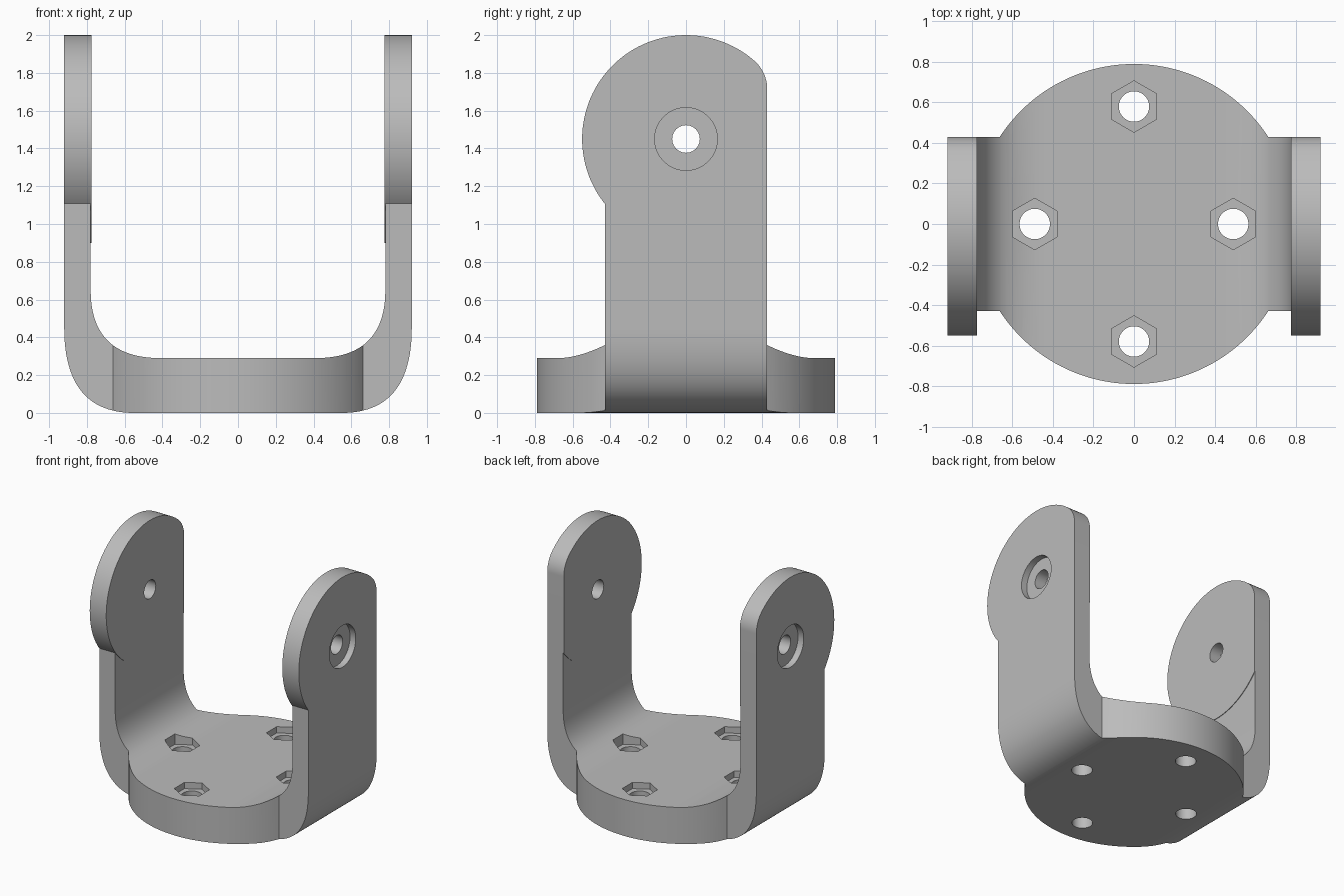
import bpy, bmesh
from math import sin, cos, pi, asin, atan2, sqrt, radians
from mathutils import Vector

cube = bpy.data.objects.get("Cube")
if cube:
    bpy.data.objects.remove(cube, do_unlink=True)

grey = bpy.data.materials.new("plain grey")
grey.use_nodes = True
GREY = (0.5, 0.5, 0.5, 1)
grey.diffuse_color = GREY
grey.node_tree.nodes["Principled BSDF"].inputs["Base Color"].default_value = GREY


def arc(cu, cv, r, a0, a1, n):
    return [(cu + r * cos(a0 + (a1 - a0) * i / n), cv + r * sin(a0 + (a1 - a0) * i / n))
            for i in range(n + 1)]


def bend(p0, corner, p1, n=24):
    p0, c, p1 = Vector(p0), Vector(corner), Vector(p1)
    return [tuple(p0 * (1 - t) ** 2 + c * 2 * t * (1 - t) + p1 * t * t)
            for t in (i / n for i in range(n + 1))]


def prism(name, outline, axis, lo, hi):
    """Extrude a 2D outline along the axis from lo to hi."""
    place = {"x": lambda u, v, w: (w, u, v),
             "y": lambda u, v, w: (u, w, v),
             "z": lambda u, v, w: (u, v, w)}[axis]
    bm = bmesh.new()
    face = bm.faces.new([bm.verts.new(place(u, v, lo)) for u, v in outline])
    side = bmesh.ops.extrude_face_region(bm, geom=[face])["geom"]
    bmesh.ops.translate(bm, vec=place(0, 0, hi - lo),
                        verts=[g for g in side if isinstance(g, bmesh.types.BMVert)])
    bmesh.ops.recalc_face_normals(bm, faces=bm.faces)
    mesh = bpy.data.meshes.new(name)
    bm.to_mesh(mesh)
    bm.free()
    obj = bpy.data.objects.new(name, mesh)
    mesh.materials.append(grey)
    bpy.context.collection.objects.link(obj)
    return obj


def combine(target, other, operation):
    mod = target.modifiers.new(operation.lower(), "BOOLEAN")
    mod.operation, mod.object, mod.solver = operation, other, "EXACT"
    bpy.context.view_layer.objects.active = target
    bpy.ops.object.modifier_apply(modifier=mod.name)
    bpy.data.objects.remove(other, do_unlink=True)


def ring(cu, cv, r, n, start=0):
    return arc(cu, cv, r, start, start + 2 * pi, n)[:-1]


HALF, OUT, INNER = 0.43, 0.92, 0.78     # arm half depth, outer and inner faces
DISC, HEAD, PIVOT = 0.79, 0.55, 1.45    # base radius, head radius, pivot height

# U-shaped section with swept corners
outer = bend((0.55, 0), (OUT, 0), (OUT, 0.45))
inner = bend((INNER, 0.65), (INNER, 0.29), (0.41, 0.29))
half = outer + [(OUT, PIVOT), (INNER, PIVOT)] + inner
bracket = prism("bracket", half + [(-x, z) for x, z in reversed(half)], "y", -0.9, 0.9)

# Trim to the plan shape: round base plus a straight strip for the arms
a = asin(HALF / DISC)
plan = (arc(0, 0, DISC, a, pi - a, 64) + [(-1, HALF), (-1, -HALF)]
        + arc(0, 0, DISC, pi + a, 2 * pi - a, 64) + [(1, -HALF), (1, HALF)])
combine(bracket, prism("plan_trim", plan, "z", -0.1, 2.1), "INTERSECT")

# Rounded arm heads, flat at the back with a blended corner
R = 0.2
dy = HALF - R
dz = sqrt((HEAD - R) ** 2 - dy ** 2)
tangent = atan2(dz, dy)
low = atan2(-sqrt(HEAD ** 2 - HALF ** 2), HALF)
head = (arc(0, PIVOT, HEAD, low, tangent - 2 * pi, 96)
        + arc(dy, PIVOT + dz, R, tangent, 0, 16)[1:])
for s in (-1, 1):
    combine(bracket, prism("arm_head", head, "x", s * 0.775, s * OUT), "UNION")

# Pivot holes with round recesses on the outer faces
for s in (-1, 1):
    combine(bracket, prism("pivot_hole", ring(0, PIVOT, 0.073, 48), "x", s * 0.6, s * 1.1), "DIFFERENCE")
    combine(bracket, prism("pivot_recess", ring(0, PIVOT, 0.166, 64), "x", s * 0.87, s * 1.1), "DIFFERENCE")

# Base screw holes with hexagonal pockets on top
for x, y in ((0.49, 0), (-0.49, 0), (0, 0.58), (0, -0.58)):
    combine(bracket, prism("screw_hole", ring(x, y, 0.075, 48), "z", -0.2, 0.6), "DIFFERENCE")
    combine(bracket, prism("hex_pocket", ring(x, y, 0.127, 6, pi / 2), "z", 0.24, 0.6), "DIFFERENCE")

bpy.ops.object.select_all(action="DESELECT")
bracket.select_set(True)
bpy.context.view_layer.objects.active = bracket
bpy.ops.object.shade_smooth_by_angle(angle=radians(25))
